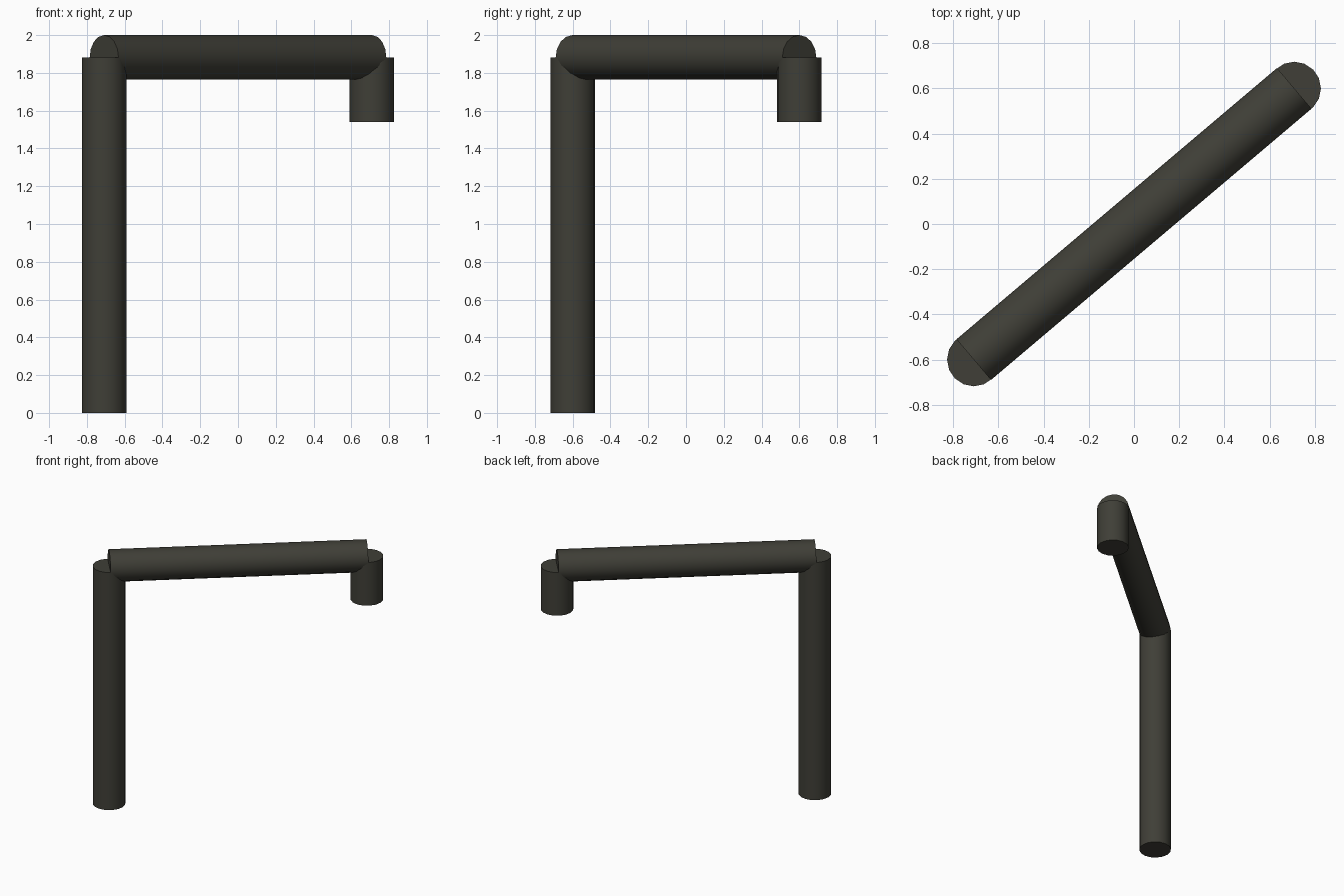
import bpy
import math
from mathutils import Vector

cube = bpy.data.objects.get("Cube")
if cube:
    bpy.data.objects.remove(cube, do_unlink=True)

RADIUS = 0.118
SIDES = 16

mat = bpy.data.materials.new("dark olive grey")
mat.use_nodes = True
COLOUR = (0.05, 0.049, 0.038, 1)
mat.diffuse_color = COLOUR
mat.node_tree.nodes["Principled BSDF"].inputs["Base Color"].default_value = COLOUR


def pipe(name, start, end):
    """Closed cylinder running from start to end."""
    start, end = Vector(start), Vector(end)
    axis = end - start
    bpy.ops.mesh.primitive_cylinder_add(
        vertices=SIDES, radius=RADIUS, depth=axis.length, location=(start + end) / 2)
    obj = bpy.context.object
    obj.name = name
    obj.rotation_euler = (0, math.acos(axis.normalized().z), math.atan2(axis.y, axis.x))
    obj.data.materials.append(mat)
    bpy.ops.object.shade_smooth_by_angle(angle=math.radians(40))


X, Y, TOP = 0.709, 0.6, 1.882

# Tall post, diagonal beam and short hanging end
pipe("tall_post", (-X, -Y, 0), (-X, -Y, TOP))
pipe("diagonal_beam", (-X, -Y, TOP), (X, Y, TOP))
pipe("short_drop", (X, Y, 1.54), (X, Y, TOP))
